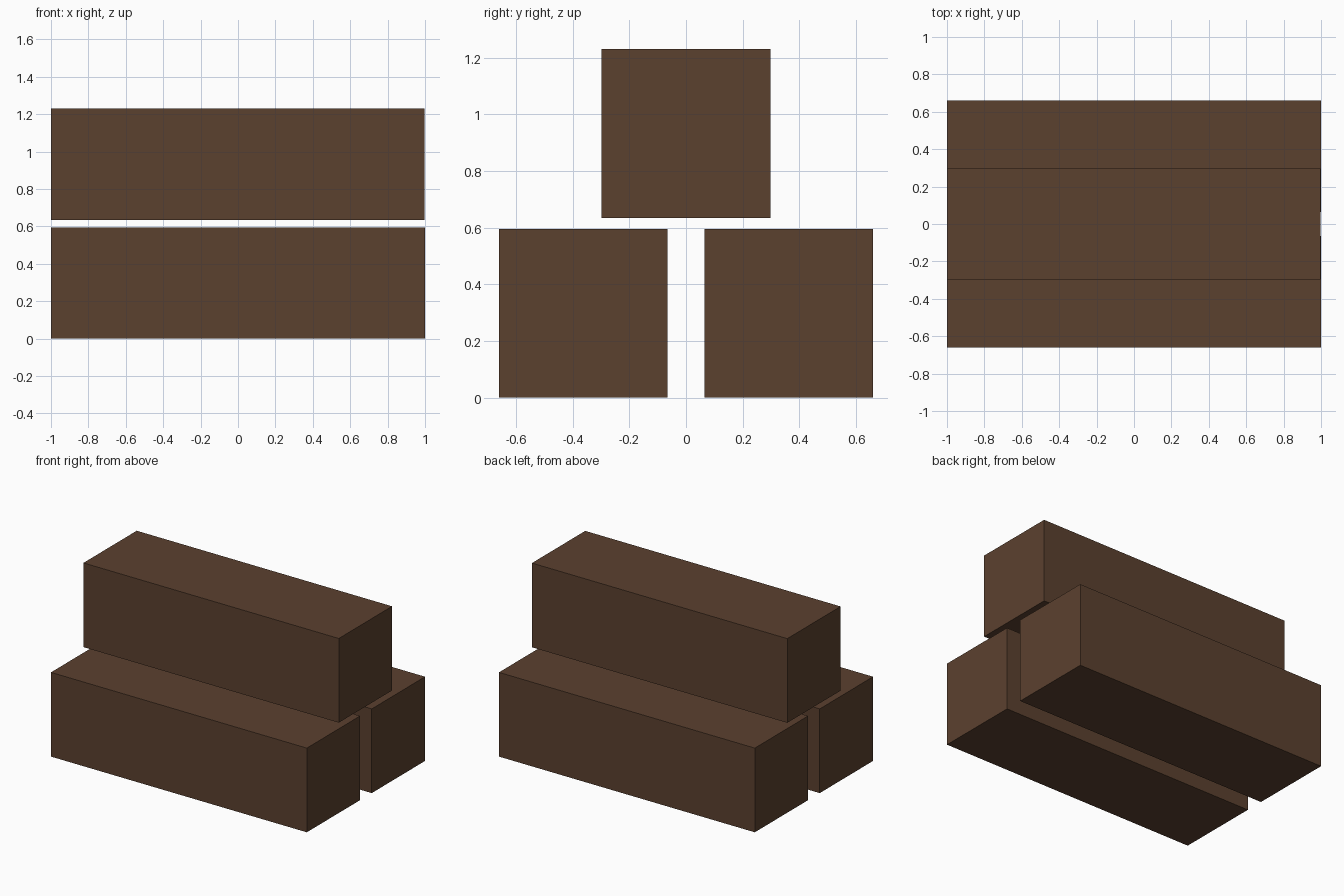
import bpy

if "Cube" in bpy.data.objects:
    bpy.data.objects.remove(bpy.data.objects["Cube"])

# Dark wood colour shared by all beams
wood = bpy.data.materials.new("dark_wood")
wood.diffuse_color = (0.105, 0.052, 0.028, 1.0)
wood.use_nodes = True
wood.node_tree.nodes["Principled BSDF"].inputs["Base Color"].default_value = wood.diffuse_color

SIDE = 0.595  # square beam section


def beam(name, x0, x1, y, z0):
    """Square beam running along x, resting at height z0."""
    bpy.ops.mesh.primitive_cube_add(size=1, location=((x0 + x1) / 2, y, z0 + SIDE / 2))
    ob = bpy.context.object
    ob.name = name
    ob.scale = (x1 - x0, SIDE, SIDE)
    bpy.ops.object.transform_apply(location=False, rotation=False, scale=True)
    ob.data.materials.append(wood)
    return ob


# Two lower beams side by side with a narrow gap
for name, side in (("front_lower_beam", -1), ("back_lower_beam", 1)):
    beam(name, -1.0, 1.0, side * 0.3625, 0.0)

# Upper beam centred above the gap, a hair shorter at the right end
beam("upper_beam", -1.0, 0.996, 0.0, 0.635)
